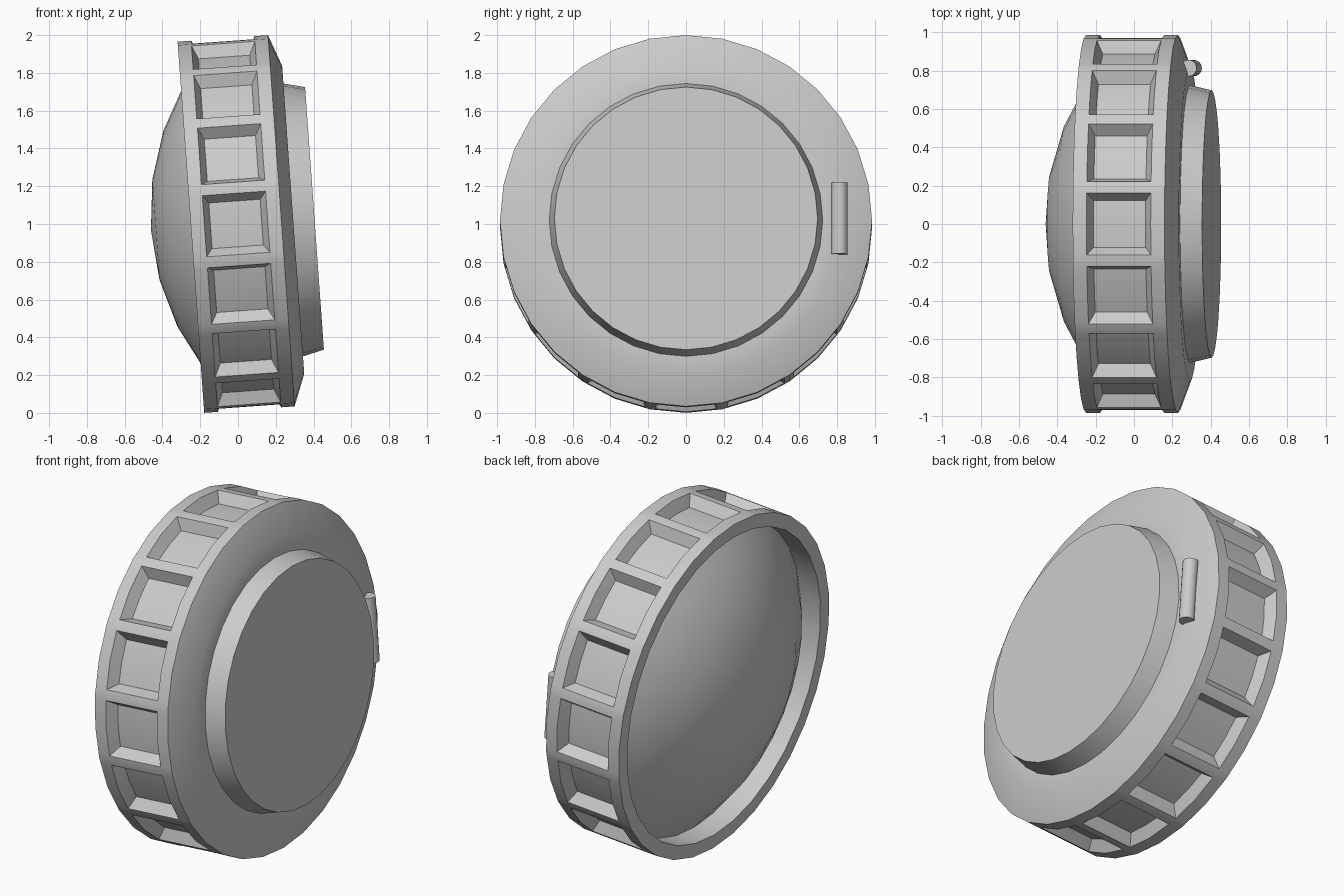
import bpy, bmesh
from math import sin, cos, radians, pi
from mathutils import Matrix

if "Cube" in bpy.data.objects:
    bpy.data.objects.remove(bpy.data.objects["Cube"])

SIDES = 32
R = 0.985          # outer radius
HALF = 0.24        # half width of the band
PLACE = Matrix.Translation((-0.01, 0, 1.0)) @ Matrix.Rotation(radians(-4.1), 4, 'Y')


def polar(a, r, t):
    """Point at axial position a, radius r and angle t around the x axis."""
    return (a, r * cos(t), r * sin(t))


def finish(name, bm):
    bmesh.ops.remove_doubles(bm, verts=bm.verts, dist=1e-4)
    bmesh.ops.recalc_face_normals(bm, faces=bm.faces)
    me = bpy.data.meshes.new(name)
    bm.to_mesh(me)
    bm.free()
    ob = bpy.data.objects.new(name, me)
    bpy.context.collection.objects.link(ob)
    ob.matrix_world = PLACE
    bpy.ops.object.select_all(action='DESELECT')
    ob.select_set(True)
    bpy.context.view_layer.objects.active = ob
    bpy.ops.object.shade_smooth_by_angle(angle=radians(30))
    return ob


def lathe(name, profile):
    """Spin (axial, radius) points around x; a zero radius closes the end."""
    bm = bmesh.new()
    step = 2 * pi / SIDES
    for (a0, r0), (a1, r1) in zip(profile, profile[1:]):
        for i in range(SIDES):
            t, u = i * step, (i + 1) * step
            pts = [polar(a0, r0, t), polar(a1, r1, t)]
            if r1 > 0:
                pts.append(polar(a1, r1, u))
            if r0 > 0:
                pts.append(polar(a0, r0, u))
            bm.faces.new([bm.verts.new(p) for p in pts])
    return finish(name, bm)


# Outer band with sixteen tapered pockets
bm = bmesh.new()
edge_t, open_t, floor_t = radians(11.25), radians(9.5), radians(7.6)
open_r = R * cos(edge_t / 2) / cos(open_t - edge_t / 2)
OPEN, FLOOR, FLOOR_R = 0.168, 0.136, 0.917


def quad(*pts):
    bm.faces.new([bm.verts.new(p) for p in pts])


for k in range(16):
    c = k * pi / 8
    for s in (-1, 1):
        def p(a, r, t):
            return polar(a, r, c + s * t)
        # bar between pockets
        for a0, a1 in ((-HALF, -OPEN), (-OPEN, OPEN), (OPEN, HALF)):
            quad(p(a0, open_r, open_t), p(a1, open_r, open_t), p(a1, R, edge_t), p(a0, R, edge_t))
        # side rails and the sloped walls beside them
        for e in (-1, 1):
            quad(p(e * HALF, R, 0), p(e * OPEN, R, 0),
                 p(e * OPEN, open_r, open_t), p(e * HALF, open_r, open_t))
            quad(p(e * OPEN, R, 0), p(e * FLOOR, FLOOR_R, 0),
                 p(e * FLOOR, FLOOR_R, floor_t), p(e * OPEN, open_r, open_t))
        # end wall and floor
        quad(p(-OPEN, open_r, open_t), p(OPEN, open_r, open_t),
             p(FLOOR, FLOOR_R, floor_t), p(-FLOOR, FLOOR_R, floor_t))
        quad(p(-FLOOR, FLOOR_R, 0), p(FLOOR, FLOOR_R, 0),
             p(FLOOR, FLOOR_R, floor_t), p(-FLOOR, FLOOR_R, floor_t))
finish("pocketed_band", bm)

# Domed back, shallow inner wall and back rim
D = 1.36
angles = [radians(v) for v in (0, 11.25, 22.5, 33.75, 41.7)]
dome = [(-0.452 + D * (1 - cos(t)), D * sin(t)) for t in angles]
lathe("dome", dome)
lathe("back_rim", [dome[-1], (-HALF, dome[-1][1]), (-HALF, R)])

# Bevelled front face and raised hub
lathe("front_face", [(HALF, R), (0.303, 0.817), (0.303, 0.72)])
lathe("hub", [(0.303, 0.724), (0.416, 0.697), (0.416, 0)])

# Small handle bar on the front face
bm = bmesh.new()
bmesh.ops.create_cone(bm, cap_ends=True, segments=16, radius1=0.043, radius2=0.043,
                      depth=0.38, matrix=Matrix.Translation((0.309, 0.813, 0.008)))
finish("handle_bar", bm)
